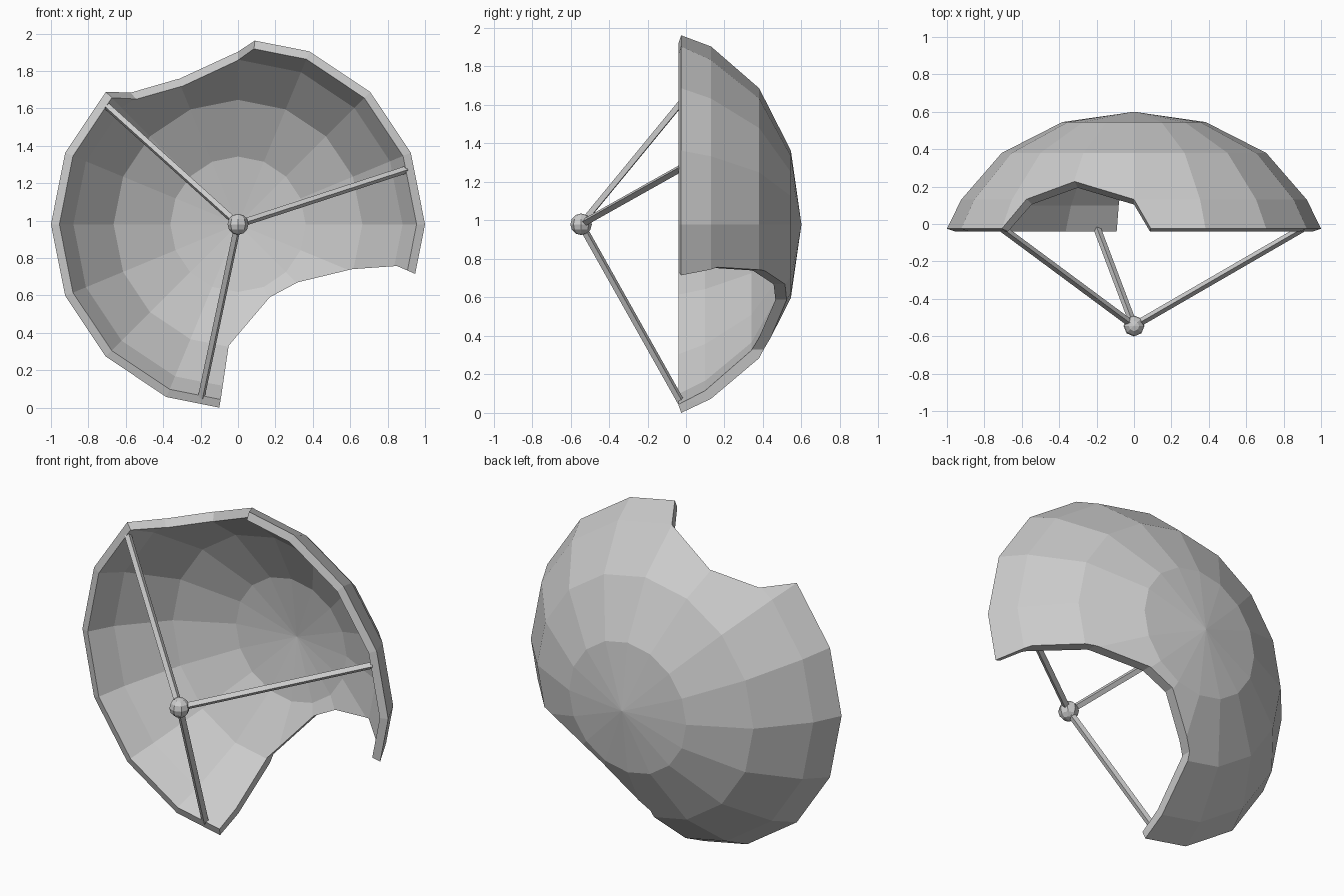
import bpy, bmesh, math
from mathutils import Vector

if "Cube" in bpy.data.objects:
    bpy.data.objects.remove(bpy.data.objects["Cube"])

CZ = 0.98                       # height of the dish axis
HUB = Vector((0, -0.545, CZ))   # receiver position


def finish(name, bm):
    bmesh.ops.recalc_face_normals(bm, faces=bm.faces)
    mesh = bpy.data.meshes.new(name)
    bm.to_mesh(mesh)
    bm.free()
    obj = bpy.data.objects.new(name, mesh)
    bpy.context.collection.objects.link(obj)
    return obj


def loft(name, loop_a, loop_b):
    """Closed solid between two matching loops."""
    bm = bmesh.new()
    a = [bm.verts.new(p) for p in loop_a]
    b = [bm.verts.new(p) for p in loop_b]
    n = len(a)
    for i in range(n):
        j = (i + 1) % n
        bm.faces.new((a[i], a[j], b[j], b[i]))
    caps = [bm.faces.new(a), bm.faces.new(b)]
    bmesh.ops.triangulate(bm, faces=caps)
    return finish(name, bm)


def cut(target, cutter):
    cutter.hide_render = True
    mod = target.modifiers.new("cut", 'BOOLEAN')
    mod.operation = 'DIFFERENCE'
    mod.solver = 'EXACT'
    mod.object = cutter
    bpy.context.view_layer.objects.active = target
    bpy.ops.object.modifier_apply(modifier=mod.name)
    bpy.data.objects.remove(cutter)


# Dish shell: outer then inner profile (radius, y) spun around the y axis
profile = [(0, .60), (.383, .545), (.707, .38), (.924, .13), (1, -.025),
           (.955, -.04), (.88, .10), (.665, .34), (.362, .498), (0, .55)]
bm = bmesh.new()
pv = [bm.verts.new((r, y, CZ)) for r, y in profile]
pe = [bm.edges.new(p) for p in zip(pv, pv[1:])]
bmesh.ops.spin(bm, geom=pv + pe, cent=(0, 0, CZ), axis=(0, 1, 0),
               angle=math.tau, steps=16, use_duplicate=False)
bmesh.ops.remove_doubles(bm, verts=bm.verts, dist=0.0005)
dish = finish("dish", bm)

# Large broken bite at lower right, cut straight through along y
bite = [(-.105, -.1), (-.10, 0), (-.09, .06), (-.05, .33), (0, .39),
        (.17, .59), (.32, .67), (.61, .74), (.85, .757), (.947, .715),
        (1.2, .61), (1.2, -.1)]
cut(dish, loft("large_bite_cutter", [(x, -.3, z) for x, z in bite],
               [(x, 1, z) for x, z in bite]))

# Small chip at upper left, cut along rays from the axis
apex = Vector((0, -.42, CZ))
chip = [Vector(p) for p in [(-.80, -.2, 1.72), (-.706, -.025, 1.687),
        (-.57, .13, 1.68), (-.315, .225, 1.755), (0, .13, 1.90),
        (.09, -.025, 1.96), (.12, -.2, 1.98)]]
cut(dish, loft("small_chip_cutter", [apex + (p - apex) * .75 for p in chip],
               [apex + (p - apex) * 1.4 for p in chip]))

# Receiver knob
bpy.ops.mesh.primitive_uv_sphere_add(segments=8, ring_count=6, radius=.056,
                                     location=HUB)
bpy.context.object.name = "receiver"

# Three struts from rim to receiver
for i, deg in enumerate((18, 138, 258)):
    t = math.radians(deg)
    end = Vector((.945 * math.cos(t), -.025, CZ + .945 * math.sin(t)))
    d = end - HUB
    bpy.ops.mesh.primitive_cylinder_add(vertices=4, radius=.02, depth=d.length,
                                        location=(end + HUB) / 2)
    strut = bpy.context.object
    strut.rotation_euler = d.to_track_quat('Z', 'Y').to_euler()
    strut.name = f"strut_{i + 1}"
